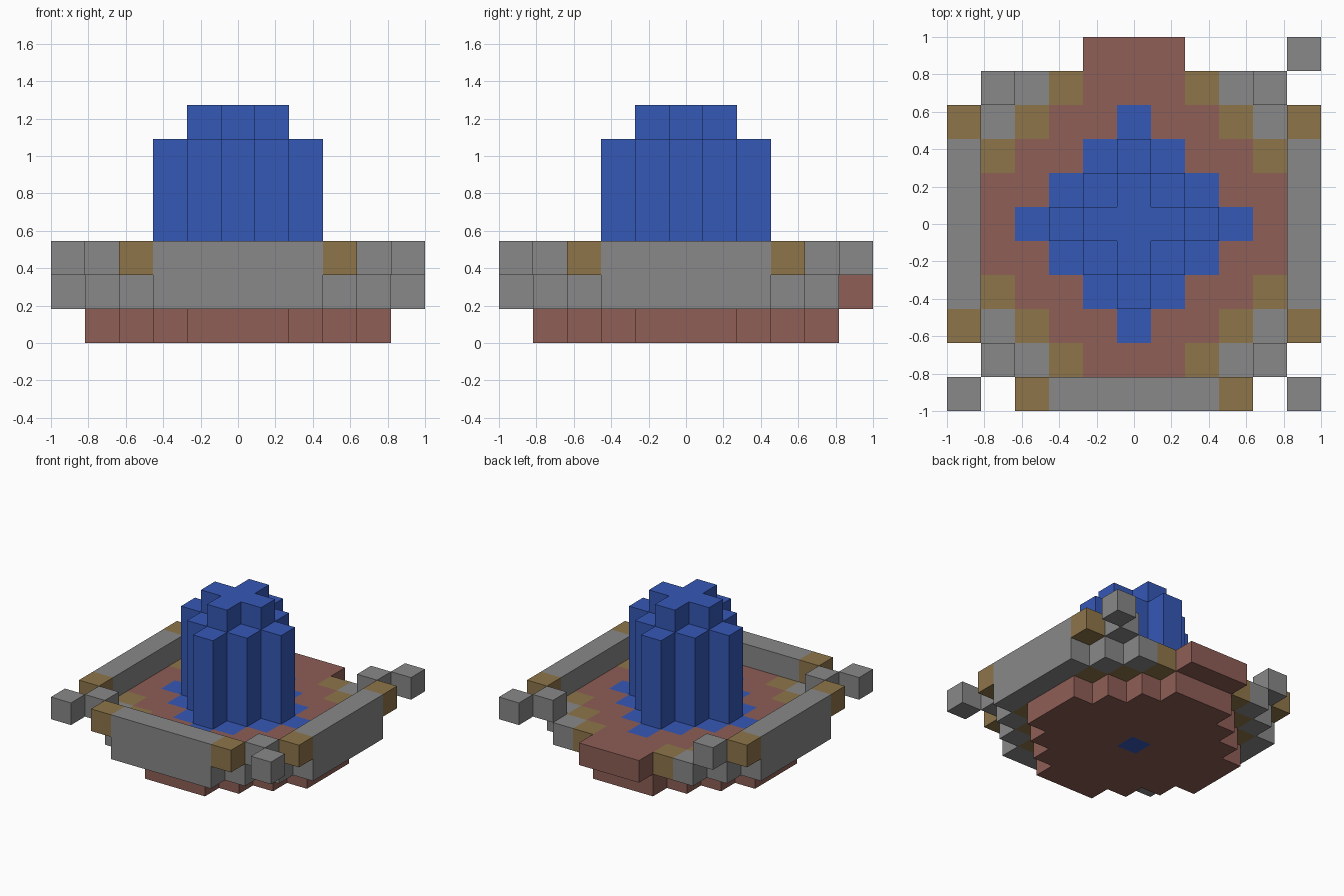
import bpy, bmesh
from mathutils import Vector

if "Cube" in bpy.data.objects:
    bpy.data.objects.remove(bpy.data.objects["Cube"], do_unlink=True)

UNIT = 2 / 11          # edge of one block
GRID = range(-5, 6)    # block columns, centred on the origin


def linear(c):
    c /= 255
    return c / 12.92 if c <= 0.04045 else ((c + 0.055) / 1.055) ** 2.4


def material(name, r, g, b):
    mat = bpy.data.materials.new(name)
    col = (linear(r), linear(g), linear(b), 1)
    mat.use_nodes = True
    mat.diffuse_color = col
    bsdf = next(n for n in mat.node_tree.nodes if n.type == 'BSDF_PRINCIPLED')
    bsdf.inputs["Base Color"].default_value = col
    return mat


grey = material("stone grey", 136, 136, 136)
brown = material("clay brown", 142, 94, 86)
tan = material("sandy tan", 142, 117, 74)
blue = material("water blue", 53, 88, 182)


def diamond(radius, z, inner=-1, limit=4):
    """Blocks of one layer whose step distance is in (inner, radius]."""
    return {(x, y, z) for x in GRID for y in GRID
            if inner < abs(x) + abs(y) <= radius and max(abs(x), abs(y)) <= limit}


def mirrored(*cells):
    """Repeat blocks in all four quadrants."""
    return {(x * sx, y * sy, z) for x, y, z in cells for sx in (-1, 1) for sy in (-1, 1)}


span = range(-2, 3)
parts = {
    # stepped foundation and the basin floor
    "foundation": (brown, diamond(5, 0, inner=0)),
    "drain": (blue, {(0, 0, 0)}),
    "floor": (brown, diamond(5, 1, inner=3)),
    "pool": (blue, diamond(3, 1)),
    "entrance_step": (brown, {(x, 5, 1) for x in (-1, 0, 1)}),
    # floor border
    "floor_trim": (tan, diamond(6, 1, inner=5)),
    "floor_corners": (grey, diamond(7, 1, inner=6)),
    # walls on three sides, with overhanging ends
    "left_wall": (grey, {(5, y, z) for y in span for z in (1, 2)}),
    "right_wall": (grey, {(-5, y, z) for y in span for z in (1, 2)}),
    "front_wall": (grey, {(x, -5, z) for x in span for z in (1, 2)}),
    "side_wall_ends": (tan, mirrored((5, 3, 2))),
    "front_wall_ends": (tan, {(-3, -5, 2), (3, -5, 2)}),
    # corner posts; the back right outer one is absent
    "inner_corner_posts": (grey, mirrored((4, 4, 2))),
    "outer_corner_posts": (grey, mirrored((5, 5, 2)) - {(-5, 5, 2)}),
    # water column and its cross-shaped crown
    "water_column": (blue, set().union(*(diamond(2, z) for z in range(2, 6)))),
    "water_crown": (blue, diamond(1, 6)),
}
solid = set().union(*(cells for _, cells in parts.values()))


def build(name, mat, cells):
    """Make one part from blocks, keeping only the exposed faces."""
    bm = bmesh.new()
    for cell in sorted(cells):
        centre = Vector(cell) + Vector((0, 0, 0.5))
        for axis in range(3):
            for sign in (-1, 1):
                n = Vector((0, 0, 0))
                n[axis] = sign
                if tuple(int(a + b) for a, b in zip(cell, n)) in solid:
                    continue
                u = Vector((0, 0, 0))
                u[(axis + 1) % 3] = 1
                v = n.cross(u)
                corners = [centre + (n + u * a + v * b) / 2
                           for a, b in ((-1, -1), (1, -1), (1, 1), (-1, 1))]
                bm.faces.new([bm.verts.new(c * UNIT) for c in corners])
    bmesh.ops.remove_doubles(bm, verts=bm.verts, dist=0.001)
    mesh = bpy.data.meshes.new(name)
    bm.to_mesh(mesh)
    bm.free()
    mesh.materials.append(mat)
    bpy.context.collection.objects.link(bpy.data.objects.new(name, mesh))


for part, (mat, cells) in parts.items():
    build(part, mat, cells)
